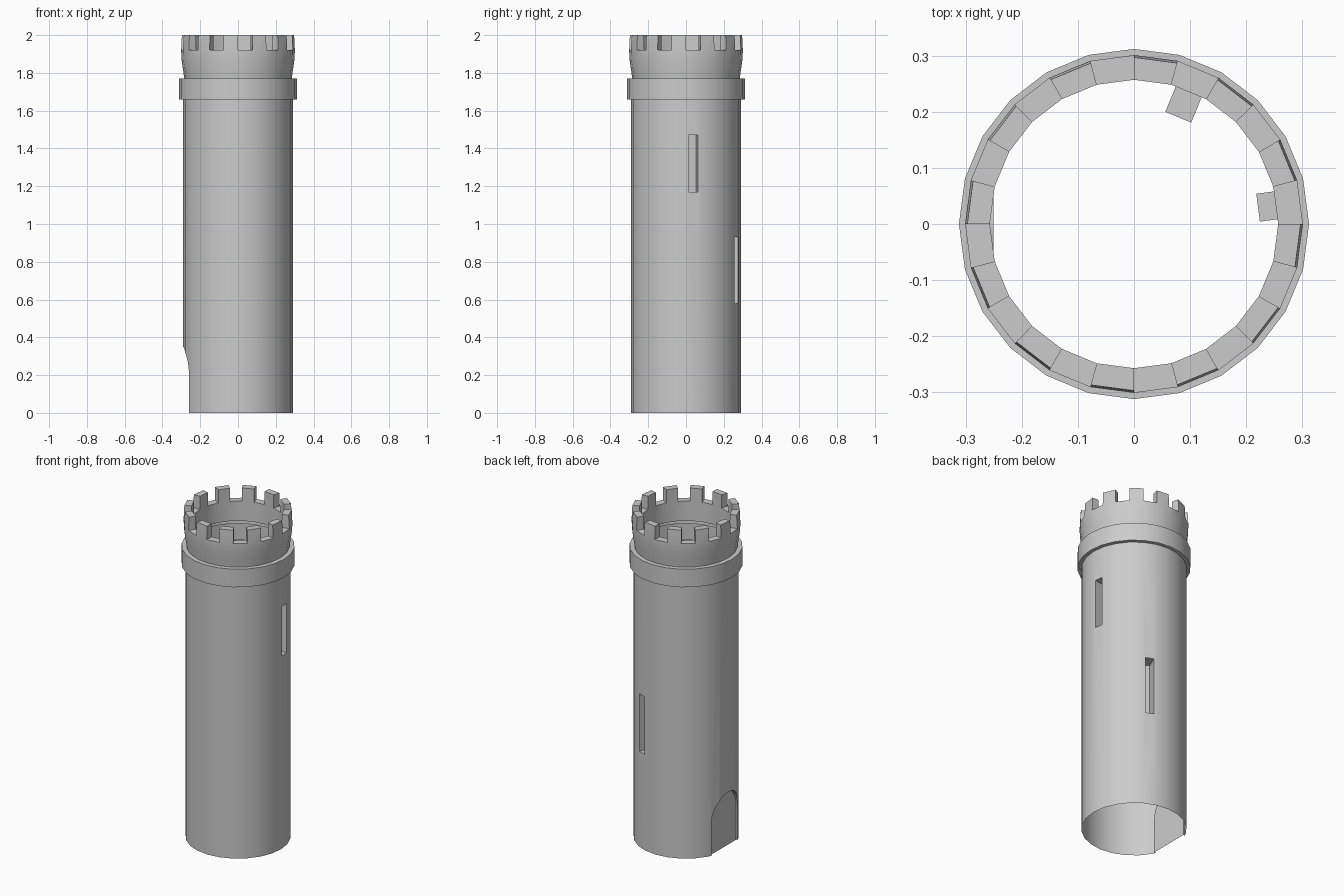
import bpy, bmesh
from math import sin, cos, pi, radians
from mathutils import Matrix

if "Cube" in bpy.data.objects:
    bpy.data.objects.remove(bpy.data.objects["Cube"])

N = 24


def ring_pt(r, z, i):
    a = 2 * pi * i / N
    return (r * cos(a), r * sin(a), z)


def make_object(name, bm):
    bmesh.ops.remove_doubles(bm, verts=bm.verts, dist=1e-5)
    bmesh.ops.recalc_face_normals(bm, faces=bm.faces)
    me = bpy.data.meshes.new(name)
    bm.to_mesh(me)
    bm.free()
    ob = bpy.data.objects.new(name, me)
    bpy.context.collection.objects.link(ob)
    return ob


def activate(ob):
    bpy.ops.object.select_all(action='DESELECT')
    ob.select_set(True)
    bpy.context.view_layer.objects.active = ob


def smooth(ob):
    activate(ob)
    bpy.ops.object.shade_smooth_by_angle(angle=radians(35))


def quad(bm, *pts):
    bm.faces.new([bm.verts.new(p) for p in pts])


def strip(bm, profile, i):
    """One facet of a turned profile of (radius, height) points."""
    for (r0, z0), (r1, z1) in zip(profile, profile[1:]):
        quad(bm, ring_pt(r0, z0, i), ring_pt(r0, z0, i + 1),
             ring_pt(r1, z1, i + 1), ring_pt(r1, z1, i))


def prism(name, outline, x0, x1, angle):
    """Cutter: outline in (y, z), extruded along x, turned about z."""
    bm = bmesh.new()
    ends = [[bm.verts.new((x, y, z)) for y, z in outline] for x in (x0, x1)]
    n = len(outline)
    bm.faces.new(ends[0])
    bm.faces.new(ends[1])
    for k in range(n):
        j = (k + 1) % n
        bm.faces.new((ends[0][k], ends[0][j], ends[1][j], ends[1][k]))
    bmesh.ops.transform(bm, matrix=Matrix.Rotation(radians(angle), 4, 'Z'), verts=bm.verts)
    return make_object(name, bm)


# shaft, first as a closed solid
R, TOP = 0.29, 1.66
bm = bmesh.new()
for i in range(N):
    strip(bm, [(R, 0), (R, TOP)], i)
for z in (0, TOP):
    bm.faces.new([bm.verts.new(ring_pt(R, z, i)) for i in range(N)])
shaft = make_object("tower_shaft", bm)

# arched door niche and two slit windows
door = [(-0.125, -0.1), (0.125, -0.1)]
door += [(0.125 * cos(pi * k / 12), 0.2 + 0.15 * sin(pi * k / 12)) for k in range(13)]


def slit(z0, z1, w=0.025):
    return [(-w, z0), (w, z0), (w, z1), (-w, z1)]


cutters = [prism("door_cutter", door, 0.25, 0.4, 180),
           prism("upper_window_cutter", slit(1.17, 1.47), 0.223, 0.4, 7.5),
           prism("lower_window_cutter", slit(0.58, 0.93), 0.206, 0.4, 67.5)]
for c in cutters:
    activate(shaft)
    m = shaft.modifiers.new("cut", 'BOOLEAN')
    m.operation, m.solver, m.object = 'DIFFERENCE', 'EXACT', c
    bpy.ops.object.modifier_apply(modifier=m.name)
    bpy.data.objects.remove(c)

# open the shaft at both ends, leaving a thin shell with niches
bm = bmesh.new()
bm.from_mesh(shaft.data)
caps = [f for f in bm.faces
        if all(v.co.z < 1e-4 for v in f.verts) or all(v.co.z > TOP - 1e-4 for v in f.verts)]
bmesh.ops.delete(bm, geom=caps, context='FACES')
bm.to_mesh(shaft.data)
bm.free()
smooth(shaft)

# projecting collar
bm = bmesh.new()
for i in range(N):
    strip(bm, [(R, TOP), (0.312, TOP), (0.312, 1.77), (0.285, 1.77)], i)
smooth(make_object("collar", bm))

# battlement: flared parapet with a merlon on every second facet
outer = [(0.285, 1.77), (0.29, 1.81), (0.299, 1.87), (0.301, 1.92)]
tip, inner = 0.297, 0.257
bm = bmesh.new()
for i in range(N):
    if i % 2:
        strip(bm, outer + [(tip, 2.0), (inner, 2.0), (inner, 1.92), (inner, 1.8)], i)
        for e in (i, i + 1):
            quad(bm, ring_pt(0.301, 1.92, e), ring_pt(tip, 2.0, e),
                 ring_pt(inner, 2.0, e), ring_pt(inner, 1.92, e))
    else:
        strip(bm, outer + [(inner, 1.92), (inner, 1.8)], i)
smooth(make_object("battlement", bm))
